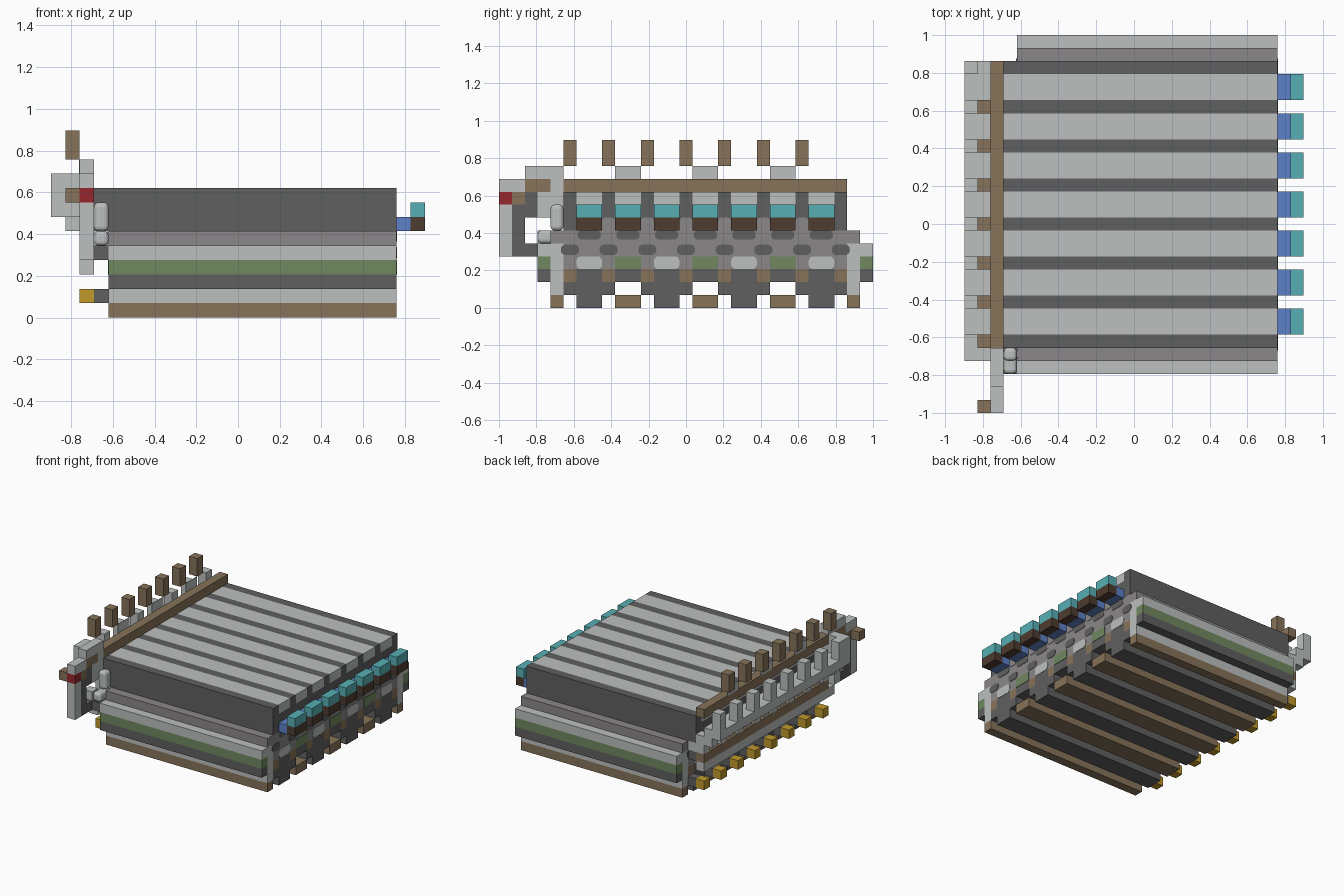
import bpy, bmesh
from mathutils import Vector

cube = bpy.data.objects.get("Cube")
if cube:
    bpy.data.objects.remove(cube, do_unlink=True)

U = 2 / 29  # one block of the grid


def material(name, r, g, b):
    m = bpy.data.materials.new(name)
    m.use_nodes = True
    m.diffuse_color = (r, g, b, 1)
    m.node_tree.nodes["Principled BSDF"].inputs["Base Color"].default_value = (r, g, b, 1)
    return m


light = material("light grey", .51, .53, .52)
dark = material("dark grey", .115, .115, .115)
grey = material("mid grey", .255, .245, .245)
tan = material("tan", .24, .17, .10)
green = material("moss green", .16, .25, .115)
red = material("red", .30, .02, .026)
gold = material("gold", .53, .32, .025)
teal = material("teal", .095, .43, .456)
blue = material("blue", .107, .216, .565)
brown = material("dark brown", .074, .045, .03)


def part(name, mat, boxes, rounding=0):
    """Join boxes given as (x range, y range, z range) in grid blocks."""
    bm = bmesh.new()
    for ranges in boxes:
        lo, hi = zip(*ranges)
        verts = bmesh.ops.create_cube(bm, size=1)["verts"]
        for v in verts:
            p = [a if c < 0 else b for c, a, b in zip(v.co, lo, hi)]
            v.co = Vector((p[0] - 13, p[1] - 14.5, p[2])) * U
        if rounding:
            edges = {e for v in verts for e in v.link_edges
                     if abs(e.verts[0].co.x - e.verts[1].co.x) > 1e-5}
            bmesh.ops.bevel(bm, geom=list(edges), offset=rounding * U,
                            segments=4, profile=0.5, affect='EDGES')
    mesh = bpy.data.meshes.new(name)
    bm.to_mesh(mesh)
    bm.free()
    mesh.materials.append(mat)
    obj = bpy.data.objects.new(name, mesh)
    bpy.context.collection.objects.link(obj)
    return obj


def bars(name, mat, starts, width, z, x=(4, 24), rounding=0):
    return part(name, mat, [(x, (j, j + width), z) for j in starts], rounding)


SINGLES = range(5, 27, 3)   # narrow rows
PAIRS = range(6, 25, 3)     # wide rows
DEEP = range(6, 25, 6)      # every other wide row
SHALLOW = range(9, 22, 6)

# Upper body and roof slats
bars("upper_body", dark, [5], 22, (6, 8), (3, 24))
bars("roof_grooves", dark, SINGLES, 1, (8, 9), (3, 24))
bars("roof_slats", light, PAIRS, 2, (8, 9), (3, 24))

# Core and stepped flanks
bars("core", grey, [5], 22, (3, 6))
bars("flank_shoulders", grey, [4, 27], 1, (5, 6))
bars("flank_inner", light, [4, 27], 1, (1, 5))
bars("flank_upper", light, [3, 28], 1, (4, 5))
bars("flank_stripe", green, [3, 28], 1, (3, 4))
bars("flank_lower", dark, [3, 28], 1, (2, 3))
bars("flank_feet", tan, [4, 27], 1, (0, 1))

# Underside bars
bars("underside_spacers", tan, SINGLES, 1, (2, 3))
bars("underside_floor", dark, PAIRS, 2, (2, 3))
bars("deep_bars", dark, [j - 1 for j in DEEP], 4, (1, 2))
bars("deep_bar_feet", dark, DEEP, 2, (0, 1))
bars("runners", tan, SHALLOW, 2, (0, 1))

# Rounded patches on both ends
for side, x in (("left", (23.97, 24.04)), ("right", (3.96, 4.03))):
    bars(side + "_light_patches", light, DEEP, 2, (3, 4), x, .4)
    bars(side + "_green_patches", green, SHALLOW, 2, (3, 4), x)
    bars(side + "_dark_patches", dark, [j - .2 for j in SINGLES], 1.4, (4.1, 4.9), x, .35)
    bars(side + "_upper_patches", dark, [j + .1 for j in PAIRS], 1.8, (5.3, 6), x, .3)
bars("left_column_patches", grey, SINGLES[1:-1], 1, (5.8, 7), (23.97, 24.04), .25)

# Ports on the left end
bars("port_arms", blue, PAIRS, 2, (6, 7), (24, 25))
bars("port_bases", brown, PAIRS, 2, (6, 7), (25, 26))
bars("port_caps", teal, PAIRS, 2, (7, 8), (25, 26))

# Gold contacts low on the right end
bars("contact_arms", dark, SINGLES, 1, (1, 2), (3, 4))
bars("contacts", gold, SINGLES, 1, (1, 2), (2, 3))

# Top beam, raised plates and floating posts
bars("top_beam", tan, [5], 22, (9, 10), (2, 3))
bars("beam_plates", light, SHALLOW, 2, (10, 11), (1.94, 2))
bars("posts", tan, SINGLES[:-1], 1, (11, 13), (1, 2))

# Toothed rail and its brackets
bars("rail", light, [4], 23, (7, 8), (0, 2))
bars("rail_teeth", light, SINGLES, 1, (8, 10), (0, 1))
bars("rail_brackets", light, SINGLES, 1, (6, 7), (1, 3))
part("rail_end", light, [((0, 2), (4, 5), (8, 10))])
bars("lower_beam", tan, [5], 22, (4, 5), (2, 3))
bars("lower_beam_mount", dark, [5], 22, (4, 5), (3, 4))
bars("lower_ledge", light, [4], 23, (3, 4), (2, 3))
bars("back_struts", light, SINGLES, 1, (5, 6), (2, 4))

# Front handle
X = (2, 3)
part("handle_grip", light, [(X, (0, 1), (4, 8)), (X, (0, 2), (9, 10)),
                            (X, (2, 5), (10, 11)), (X, (3, 5), (7, 9)),
                            (X, (4, 5), (9, 10)), (X, (3, 4), (4, 6))])
part("handle_lock", red, [(X, (0, 1), (8, 9))])
part("handle_pin", tan, [((1, 2), (0, 1), (8, 9)), (X, (1, 2), (8, 9)),
                         (X, (2, 4), (9, 10))])
part("handle_inner", dark, [(X, (1, 2), (4, 8)), (X, (2, 3), (4, 5)),
                            (X, (2, 3), (7, 9)), ((3, 4), (3, 5), (4, 5))])

# Rounded elbow joining handle and body
elbow = part("handle_elbow", light, [((3, 4), (3, 5), (5, 6)), ((3, 4), (4, 5), (6, 8))])
bevel = elbow.modifiers.new("Bevel", 'BEVEL')
bevel.width = .3 * U
bevel.segments = 3
